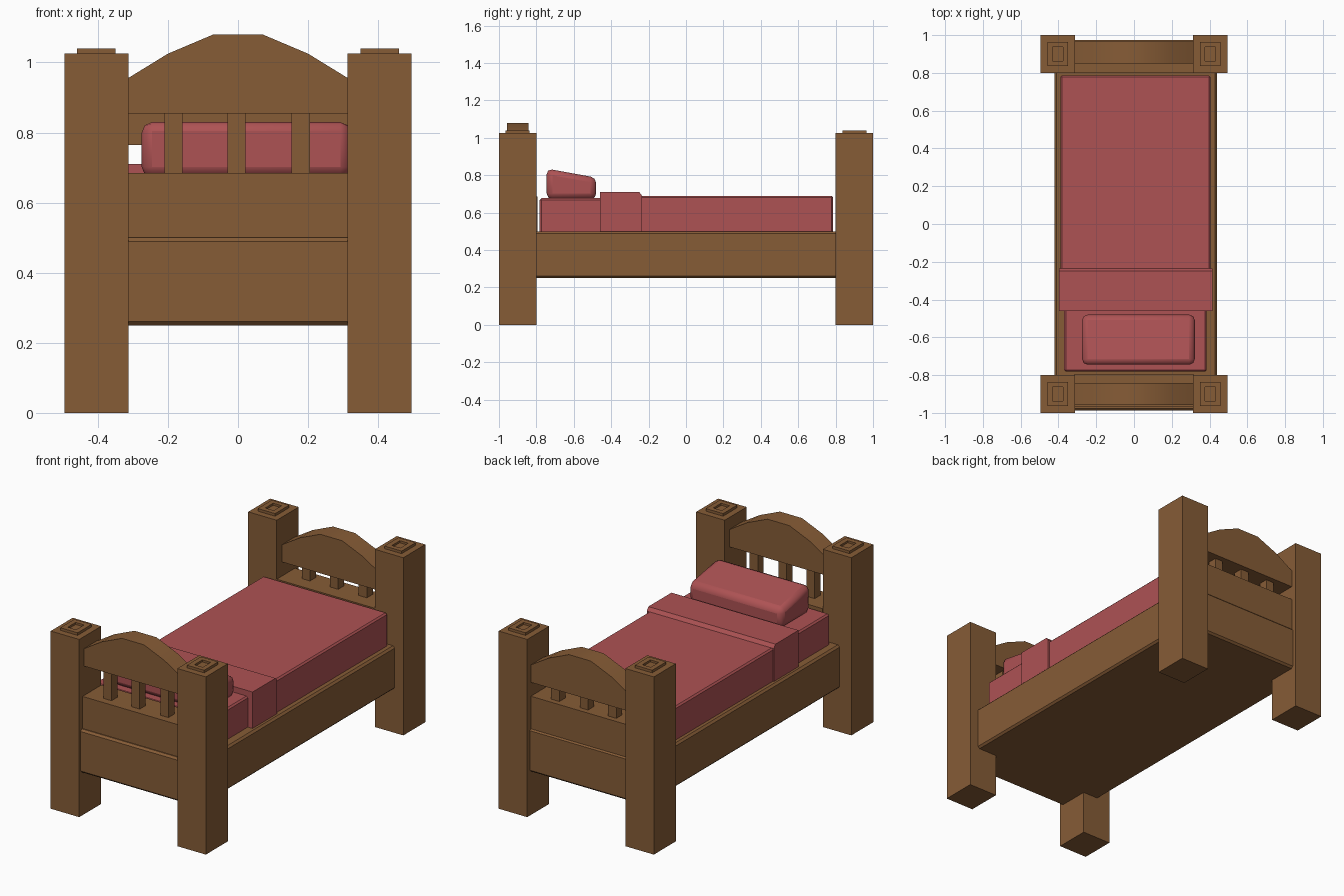
import bpy, bmesh

if "Cube" in bpy.data.objects:
    bpy.data.objects.remove(bpy.data.objects["Cube"])

def material(name, rgb):
    m = bpy.data.materials.new(name)
    m.diffuse_color = (*rgb, 1)
    m.use_nodes = True
    m.node_tree.nodes["Principled BSDF"].inputs["Base Color"].default_value = m.diffuse_color
    return m

WOOD = material("wood", (0.24, 0.107, 0.037))
CLOTH = material("cloth", (0.42, 0.085, 0.088))

def finish(name, bm, mat, bevel=0, segments=1, smooth=False):
    bmesh.ops.recalc_face_normals(bm, faces=bm.faces)
    me = bpy.data.meshes.new(name)
    bm.to_mesh(me)
    bm.free()
    ob = bpy.data.objects.new(name, me)
    bpy.context.collection.objects.link(ob)
    me.materials.append(mat)
    if bevel:
        b = ob.modifiers.new("bevel", 'BEVEL')
        b.width, b.segments = bevel, segments
    if smooth:
        bpy.ops.object.select_all(action='DESELECT')
        ob.select_set(True)
        bpy.context.view_layer.objects.active = ob
        bpy.ops.object.shade_smooth_by_angle(angle=0.7)
    return ob

def box_bm(x0, x1, y0, y1, z0, z1):
    bm = bmesh.new()
    bmesh.ops.create_cube(bm, size=1)
    for v in bm.verts:
        v.co = (x1 if v.co.x > 0 else x0, y1 if v.co.y > 0 else y0, z1 if v.co.z > 0 else z0)
    return bm

def box(name, *dims, mat=WOOD, bevel=0):
    return finish(name, box_bm(*dims), mat, bevel)

def prism(name, pts, mat, place, a, b, **kw):
    """Extrude a 2D outline between depths a and b."""
    bm = bmesh.new()
    rings = [[bm.verts.new(place(u, v, d)) for u, v in pts] for d in (a, b)]
    for r in rings:
        bm.faces.new(r)
    n = len(pts)
    for i in range(n):
        j = (i + 1) % n
        bm.faces.new((rings[0][i], rings[0][j], rings[1][j], rings[1][i]))
    return finish(name, bm, mat, **kw)

# corner posts with a raised, recessed square cap
for sx in (-1, 1):
    for sy in (-1, 1):
        x, y = sx * 0.404, sy * 0.9
        bm = box_bm(x - 0.091, x + 0.091, y - 0.1, y + 0.1, 0, 1.025)
        bm.normal_update()
        top = max(bm.faces, key=lambda f: f.calc_center_median().z)
        for inset, lift in ((0.036, 0.015), (0.028, -0.012)):
            bmesh.ops.inset_region(bm, faces=[top], thickness=inset, use_even_offset=True)
            top = bmesh.ops.extrude_discrete_faces(bm, faces=[top])["faces"][0]
            for v in top.verts:
                v.co.z += lift
            bm.normal_update()
        finish("corner_post", bm, WOOD)

# bed frame
box("bed_frame", -0.42, 0.44, -0.987, 0.975, 0.25, 0.5, bevel=0.011)

# headboard and footboard: panel, slats, arched top rail
boards = (("headboard", -0.97, -0.795, -0.957, -0.843, 0.0),
          ("footboard", 0.80, 0.967, 0.85, 0.967, -0.09))
half = [(0.314, 0.955), (0.2, 1.025), (0.07, 1.08)]
for name, p0, p1, a0, a1, dz in boards:
    box(name + "_panel", -0.314, 0.314, p0, p1, 0.49, 0.685)
    mid = (a0 + a1) / 2
    for x in (-0.184, -0.004, 0.179):
        box(name + "_slat", x - 0.026, x + 0.026, mid - 0.027, mid + 0.027, 0.68, 0.86 + dz)
    outline = [(-0.314, 0.855), (0.314, 0.855)] + half + [(-x, z) for x, z in reversed(half)]
    prism(name + "_arch", [(x, z + dz) for x, z in outline], WOOD,
          lambda u, v, d: (u, d, v), a0, a1, smooth=True)

# mattress, blanket and folded blanket edge
box("mattress", -0.37, 0.385, -0.782, 0.77, 0.49, 0.677, mat=CLOTH, bevel=0.009)
box("blanket", -0.39, 0.405, -0.45, 0.787, 0.49, 0.69, mat=CLOTH, bevel=0.009)
fold = [(-0.46, 0.49), (-0.46, 0.71), (-0.25, 0.71), (-0.235, 0.69), (-0.235, 0.49)]
prism("blanket_fold", fold, CLOTH, lambda u, v, d: (d, u, v), -0.396, 0.415)

# pillow, a wedge with softened edges
wedge = [(-0.745, 0.672), (-0.745, 0.835), (-0.48, 0.787), (-0.48, 0.672)]
prism("pillow", wedge, CLOTH, lambda u, v, d: (d, u, v), -0.275, 0.322,
      bevel=0.03, segments=2, smooth=True)
